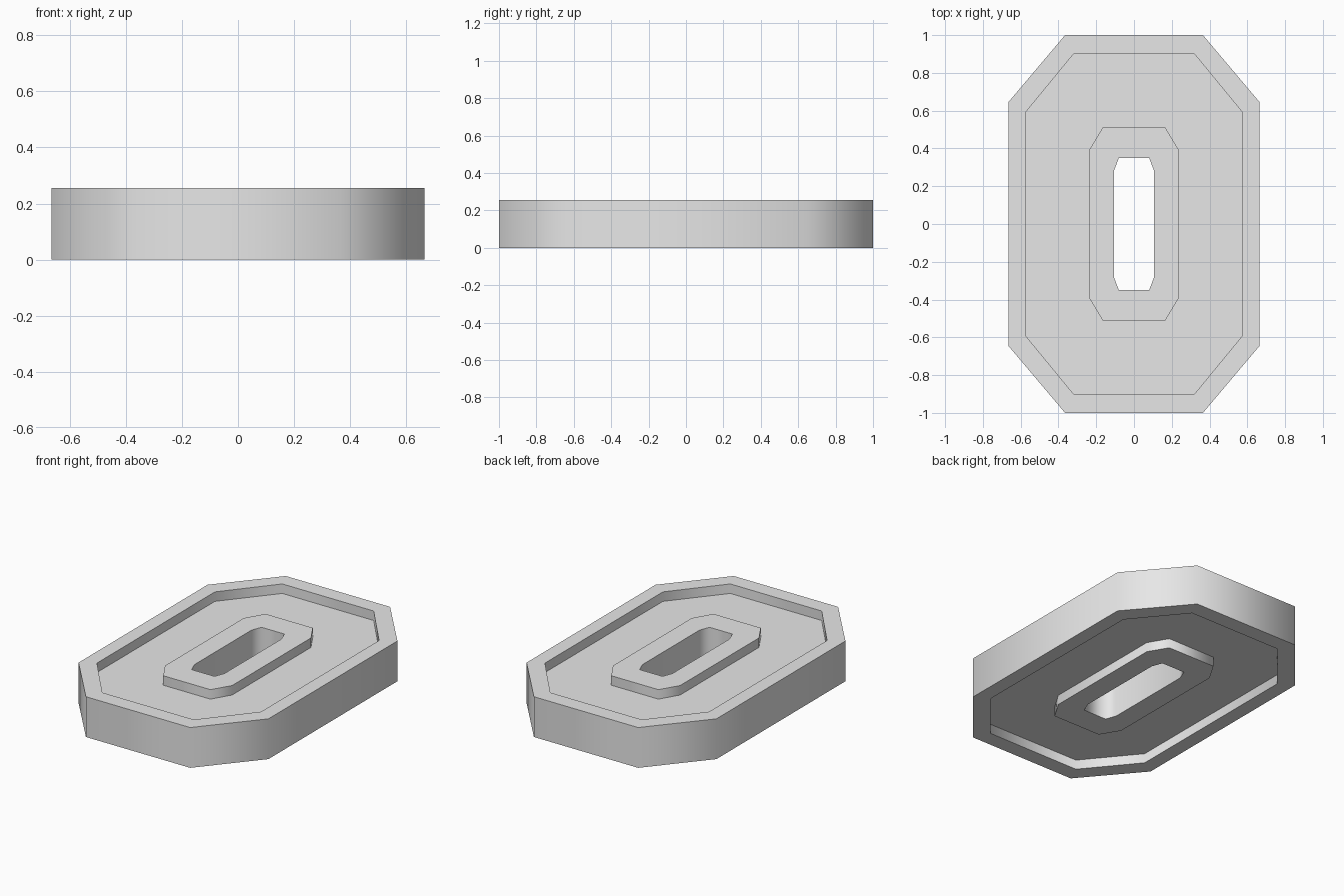
import bpy
import bmesh

if "Cube" in bpy.data.objects:
    bpy.data.objects.remove(bpy.data.objects["Cube"])

HEIGHT = 0.255
RECESS = 0.06

grey = bpy.data.materials.new("light_grey")
grey.diffuse_color = (0.8, 0.8, 0.8, 1.0)
grey.use_nodes = True
grey.node_tree.nodes["Principled BSDF"].inputs["Base Color"].default_value = grey.diffuse_color


def octagon(hx, hy, cx, cy):
    """Rectangle of half size hx, hy whose corners are cut back to cx, cy."""
    return [(cx, hy), (-cx, hy), (-hx, cy), (-hx, -cy),
            (-cx, -hy), (cx, -hy), (hx, -cy), (hx, cy)]


# Outlines from the outside in
outer = octagon(0.665, 1.0, 0.365, 0.645)
rim_inner = octagon(0.575, 0.90, 0.32, 0.59)
hub_outer = octagon(0.235, 0.512, 0.165, 0.395)
hole = octagon(0.105, 0.35, 0.08, 0.285)

# Cross-section of the ring: rim, recessed web on both faces, raised hub, slot
low, high = RECESS, HEIGHT - RECESS
section = [(outer, 0), (outer, HEIGHT),
           (rim_inner, HEIGHT), (rim_inner, high),
           (hub_outer, high), (hub_outer, HEIGHT),
           (hole, HEIGHT), (hole, 0),
           (hub_outer, 0), (hub_outer, low),
           (rim_inner, low), (rim_inner, 0)]

bm = bmesh.new()
loops = [[bm.verts.new((x, y, z)) for x, y in outline] for outline, z in section]
for i, a in enumerate(loops):
    b = loops[(i + 1) % len(loops)]
    for j in range(8):
        k = (j + 1) % 8
        bm.faces.new((a[j], a[k], b[k], b[j]))
bmesh.ops.recalc_face_normals(bm, faces=bm.faces)

mesh = bpy.data.meshes.new("slotted_plate")
bm.to_mesh(mesh)
bm.free()
mesh.materials.append(grey)
plate = bpy.data.objects.new("slotted_plate", mesh)
bpy.context.collection.objects.link(plate)

# Walls shade smoothly round the corners, rims stay crisp
bpy.context.view_layer.objects.active = plate
plate.select_set(True)
bpy.ops.object.shade_smooth_by_angle(angle=1.3)
